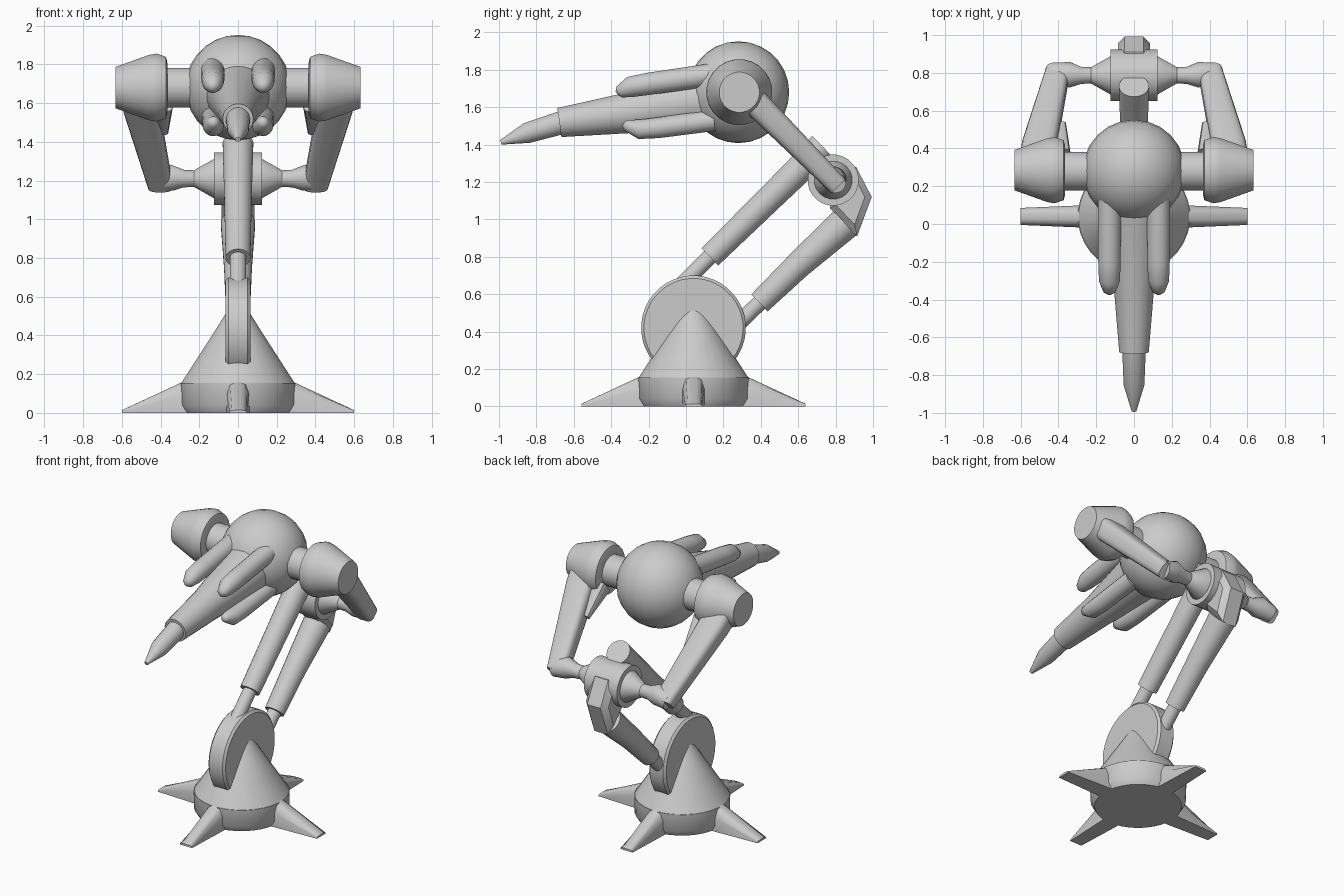
import bpy, bmesh, math
from mathutils import Vector

cube = bpy.data.objects.get("Cube")
if cube:
    bpy.data.objects.remove(cube)

grey = bpy.data.materials.new("plain_grey")
grey.use_nodes = True
COLOUR = (0.6, 0.6, 0.6, 1)
grey.diffuse_color = COLOUR
grey.node_tree.nodes["Principled BSDF"].inputs["Base Color"].default_value = COLOUR

X, Y, Z = Vector((1, 0, 0)), Vector((0, 1, 0)), Vector((0, 0, 1))
AXLE_Y, HEAD_Y, HEAD_Z = 0.04, 0.28, 1.68


def finish(name, bm, angle=40):
    bmesh.ops.recalc_face_normals(bm, faces=bm.faces)
    mesh = bpy.data.meshes.new(name)
    bm.to_mesh(mesh)
    bm.free()
    obj = bpy.data.objects.new(name, mesh)
    bpy.context.collection.objects.link(obj)
    mesh.materials.append(grey)
    bpy.ops.object.select_all(action="DESELECT")
    obj.select_set(True)
    bpy.context.view_layer.objects.active = obj
    bpy.ops.object.shade_smooth_by_angle(angle=math.radians(angle))
    return obj


def loft(name, rings, angle=40):
    """Skin a list of equal-sized point rings and cap both ends."""
    bm = bmesh.new()
    loops = [[bm.verts.new(p) for p in ring] for ring in rings]
    for a, b in zip(loops, loops[1:]):
        for i in range(len(a)):
            j = (i + 1) % len(a)
            bm.faces.new((a[i], a[j], b[j], b[i]))
    bm.faces.new(loops[0])
    bm.faces.new(loops[-1])
    return finish(name, bm, angle)


def tube(name, stations, ref=X, sides=20, power=1.0, angle=40):
    """Stations are (centre, half width along ref, half height); power < 1 is boxier."""
    pts = [Vector(s[0]) for s in stations]
    rings = []
    for i, (c, a, b) in enumerate(stations):
        d = pts[min(i + 1, len(pts) - 1)] - pts[max(i - 1, 0)]
        v = d.cross(ref).normalized()
        ring = []
        for k in range(sides):
            t = 2 * math.pi * (k + 0.5) / sides
            cs, sn = math.cos(t), math.sin(t)
            ring.append(pts[i] + ref * a * math.copysign(abs(cs) ** power, cs)
                        + v * b * math.copysign(abs(sn) ** power, sn))
        rings.append(ring)
    return loft(name, rings, angle)


def round_tube(name, stations, **kw):
    return tube(name, [(c, r, r) for c, r in stations], **kw)


def mirrored(side):
    return "left" if side > 0 else "right"


# Base: drum, cone and four tapering feet
round_tube("base_drum", [((0, AXLE_Y, z), r) for z, r in
           ((0, 0.27), (0.04, 0.295), (0.155, 0.298))], sides=32)
round_tube("base_cone", [((0, AXLE_Y, z), r) for z, r in
           ((0.15, 0.297), (0.4, 0.135), (0.61, 0.002))], sides=32)
for n, out in enumerate((X, Y, -X, -Y)):
    side = Z.cross(out)
    rings = []
    for r, w, h in ((0.2, 0.06, 0.2), (0.29, 0.058, 0.158), (0.6, 0.045, 0.014)):
        c = out * r + Y * AXLE_Y
        rings.append([c + side * w * sx + Z * h * sz for sx, sz in
                      ((-1, 0), (-1, 0.6), (-0.7, 0.93), (-0.3, 1),
                       (0.3, 1), (0.7, 0.93), (1, 0.6), (1, 0))])
    loft(f"base_foot_{n + 1}", rings, 50)

# Upright pivot wheel
round_tube("pivot_wheel", [((x, AXLE_Y, 0.42), r) for x, r in
           ((-0.064, 0.265), (-0.05, 0.28), (0.05, 0.28), (0.064, 0.265))], ref=Y, sides=40)

# Twin pistons rising from the wheel
round_tube("front_piston_rod", [((0, -0.05, 0.625), 0.043), ((0, 0.16, 0.832), 0.043)])
round_tube("front_piston_sleeve", [((0, 0.128, 0.80), 0.065), ((0, 0.45, 1.115), 0.072),
                                   ((0, 0.73, 1.39), 0.08)])
round_tube("rear_piston_rod", [((0, 0.24, 0.405), 0.043), ((0, 0.42, 0.58), 0.043)])
round_tube("rear_piston_sleeve", [((0, 0.393, 0.554), 0.064), ((0, 0.6, 0.755), 0.073),
                                  ((0, 0.85, 0.98), 0.09)])

# Elbow block joining the rear piston to the hinge
outline = [(0.77, 1.06), (0.915, 0.91), (0.993, 1.12), (0.91, 1.28), (0.79, 1.28)]
mid_y, mid_z = 0.87, 1.12
loft("elbow_block", [[(x, mid_y + (y - mid_y) * s, mid_z + (z - mid_z) * s) for y, z in outline]
                     for x, s in ((-0.085, 0.7), (-0.05, 1), (0.05, 1), (0.085, 0.7))], 35)

# Cross hinge with tapering ends
HINGE = (0.787, 1.21)
round_tube("hinge_barrel", [((x, *HINGE), 0.137) for x in (-0.125, 0.125)], ref=Y, sides=24)
round_tube("hinge_tapers", [((x, *HINGE), r) for x, r in
           ((-0.23, 0.042), (-0.12, 0.105), (0.12, 0.105), (0.23, 0.042))], ref=Y)

# Ball body
bm = bmesh.new()
bmesh.ops.create_uvsphere(bm, u_segments=24, v_segments=14, radius=0.272)
bmesh.ops.translate(bm, verts=bm.verts, vec=(0, HEAD_Y, HEAD_Z))
finish("ball_body", bm, 60)
round_tube("shoulder_axle", [((x, HEAD_Y, HEAD_Z), 0.103) for x in (-0.38, 0.38)], ref=Y)

for s in (1, -1):
    tag = mirrored(s)
    # Shoulder cap
    round_tube(f"{tag}_shoulder", [((s * x, HEAD_Y + 0.005, HEAD_Z), r) for x, r in
               ((0.365, 0.13), (0.372, 0.16), (0.42, 0.177), (0.46, 0.17), (0.632, 0.108))],
               ref=Y, sides=24, angle=50)
    # Arm down to the hinge
    tube(f"{tag}_arm", [((s * 0.515, 0.31, 1.685), 0.095, 0.075),
                        ((s * 0.50, 0.42, 1.575), 0.093, 0.071),
                        ((s * 0.402, 0.815, 1.177), 0.064, 0.054)], sides=16, power=0.55)
    round_tube(f"{tag}_arm_foot", [((s * 0.43, 0.80, 1.195), 0.055), ((s * 0.34, 0.79, 1.215), 0.068),
                                   ((s * 0.28, 0.787, 1.21), 0.046), ((s * 0.2, 0.787, 1.21), 0.042)],
               ref=Y, angle=60)
    # Small inner brace beside the arm
    tube(f"{tag}_arm_brace", [((s * 0.385, 0.36, 1.60), 0.05, 0.06),
                              ((s * 0.39, 0.53, 1.45), 0.03, 0.02)], sides=12, power=0.6)
    # Side barrels with noses leaning towards the main barrel
    round_tube(f"{tag}_upper_side_barrel", [((s * 0.13, y, z), r) for y, z, r in
               ((-0.368, 1.672, 0.014), (-0.355, 1.682, 0.034), (-0.30, 1.708, 0.056),
                (-0.2, 1.725, 0.06), (0.15, 1.775, 0.062))], angle=70)
    round_tube(f"{tag}_lower_side_barrel", [((s * 0.128, y, z), r) for y, z, r in
               ((-0.335, 1.51, 0.014), (-0.32, 1.503, 0.03), (-0.25, 1.482, 0.053),
                (-0.15, 1.49, 0.056), (0.15, 1.53, 0.058))], angle=70)

# Main barrel and pointed tip
round_tube("main_barrel", [((0, -0.677, 1.518), 0.079), ((0, -0.34, 1.565), 0.107),
                           ((0, 0.1, 1.64), 0.165)], sides=24)
round_tube("barrel_tip", [((0, -0.65, 1.522), 0.064), ((0, -0.85, 1.462), 0.056),
                          ((0, -0.99, 1.412), 0.013)], sides=16)
